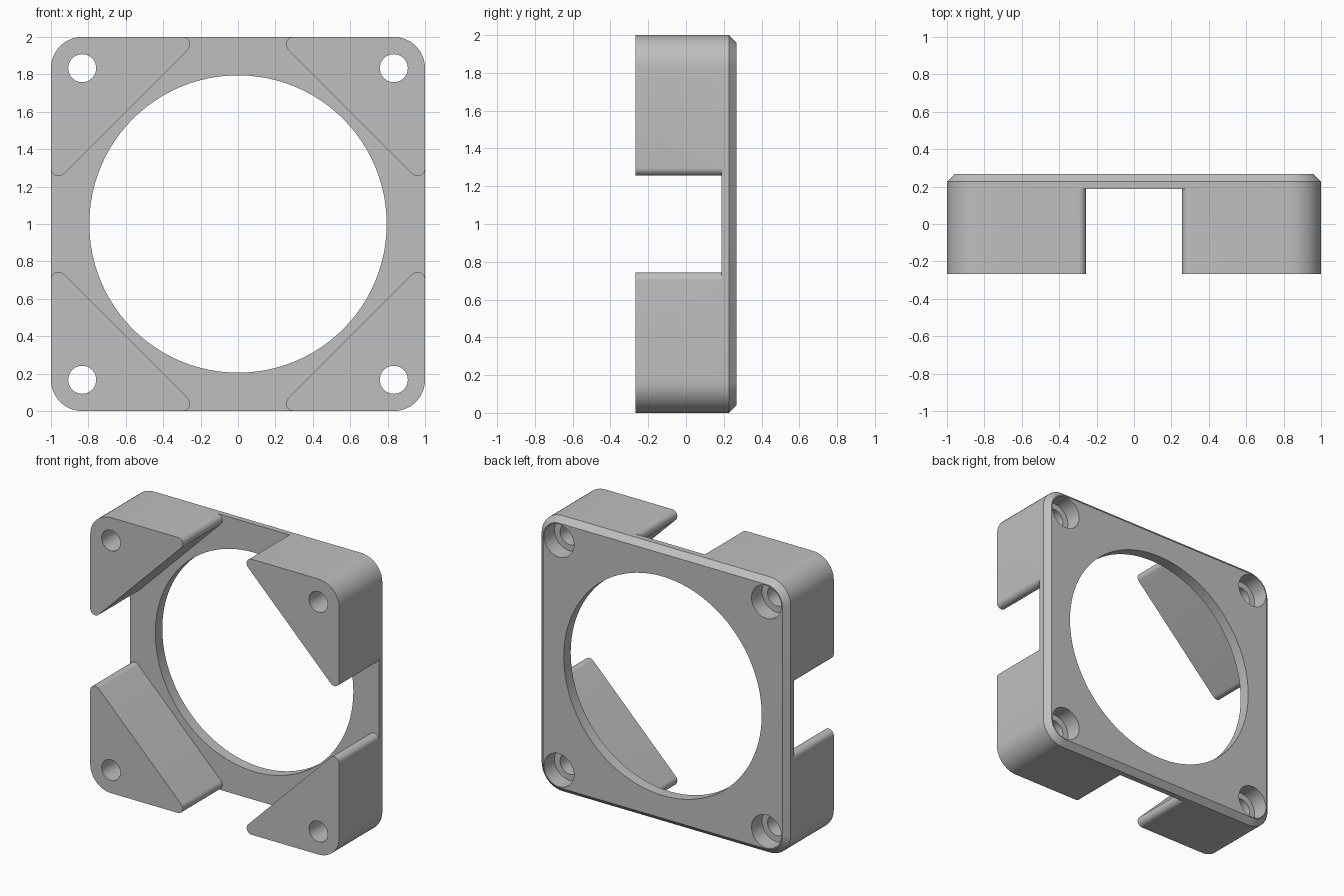
import bpy, bmesh
from math import cos, sin, pi, radians

cube = bpy.data.objects.get("Cube")
if cube:
    bpy.data.objects.remove(cube, do_unlink=True)

FRONT, PLATE, CHAMFER, BACK = -0.267, 0.187, 0.227, 0.267
CORNER, TIP, BEVEL = 0.167, 0.04, 0.04
HOLE = 1 - CORNER          # screw hole offset from the centre
DIAGONAL = 1.2             # inner face of a corner block: x + z

grey = bpy.data.materials.new("light grey")
grey.use_nodes = True
grey.diffuse_color = (0.52, 0.52, 0.52, 1)
grey.node_tree.nodes["Principled BSDF"].inputs["Base Color"].default_value = grey.diffuse_color


def arc(cx, cz, r, start, end, steps=12):
    angles = [radians(start + (end - start) * i / steps) for i in range(steps + 1)]
    return [(cx + r * cos(a), cz + r * sin(a)) for a in angles]


def loft(name, sections):
    """Closed solid through (y, outline) sections; outlines lie in x and z."""
    bm = bmesh.new()
    rings = [[bm.verts.new((x, y, z + 1)) for x, z in pts] for y, pts in sections]
    n = len(rings[0])
    for a, b in zip(rings, rings[1:]):
        for i in range(n):
            j = (i + 1) % n
            bm.faces.new((a[i], a[j], b[j], b[i]))
    bm.faces.new(rings[0])
    bm.faces.new(rings[-1])
    bmesh.ops.recalc_face_normals(bm, faces=bm.faces)
    mesh = bpy.data.meshes.new(name)
    bm.to_mesh(mesh)
    bm.free()
    mesh.materials.append(grey)
    ob = bpy.data.objects.new(name, mesh)
    bpy.context.collection.objects.link(ob)
    return ob


def cylinder(name, x, z, r, y0, y1, steps):
    ring = arc(x, z, r, 0, 360, steps)[:-1]
    return loft(name, [(y0, ring), (y1, ring)])


def combine(target, tool, operation):
    mod = target.modifiers.new(operation.lower(), 'BOOLEAN')
    mod.operation, mod.object, mod.solver = operation, tool, 'EXACT'
    bpy.context.view_layer.objects.active = target
    bpy.ops.object.modifier_apply(modifier=mod.name)
    bpy.data.objects.remove(tool, do_unlink=True)


def rounded_square(half, r):
    c = half - r
    pts = []
    for k, (sx, sz) in enumerate([(1, 1), (-1, 1), (-1, -1), (1, -1)]):
        pts += arc(sx * c, sz * c, r, 90 * k, 90 * k + 90)
    return pts


# Back plate with a chamfered rear edge
outer = rounded_square(1, CORNER)
inner = rounded_square(1 - BEVEL, CORNER - BEVEL)
frame = loft("fan_frame", [(PLATE, outer), (CHAMFER, outer), (BACK, inner)])

# Triangular corner blocks with rounded tips
near = DIAGONAL + TIP * 2 ** 0.5 - (1 - TIP)
block = (arc(HOLE, HOLE, CORNER, 0, 90)
         + arc(near, 1 - TIP, TIP, 90, 225)
         + arc(1 - TIP, near, TIP, 225, 360))
corners = [(sx, sz) for sx in (-1, 1) for sz in (-1, 1)]
for sx, sz in corners:
    pts = [(sx * x, sz * z) for x, z in block]
    combine(frame, loft("corner_block", [(FRONT, pts), (PLATE, pts)]), 'UNION')

# Central opening
combine(frame, cylinder("opening_cutter", 0, 0, 0.795, -1, 1, 96), 'DIFFERENCE')

# Screw holes, widened at the back for the heads
for sx, sz in corners:
    x, z = sx * HOLE, sz * HOLE
    combine(frame, cylinder("screw_cutter", x, z, 0.075, -1, 1, 32), 'DIFFERENCE')
    combine(frame, cylinder("head_cutter", x, z, 0.12, BACK - 0.12, 1, 40), 'DIFFERENCE')

bpy.ops.object.select_all(action='DESELECT')
frame.select_set(True)
bpy.context.view_layer.objects.active = frame
bpy.ops.object.shade_smooth_by_angle(angle=radians(30))
